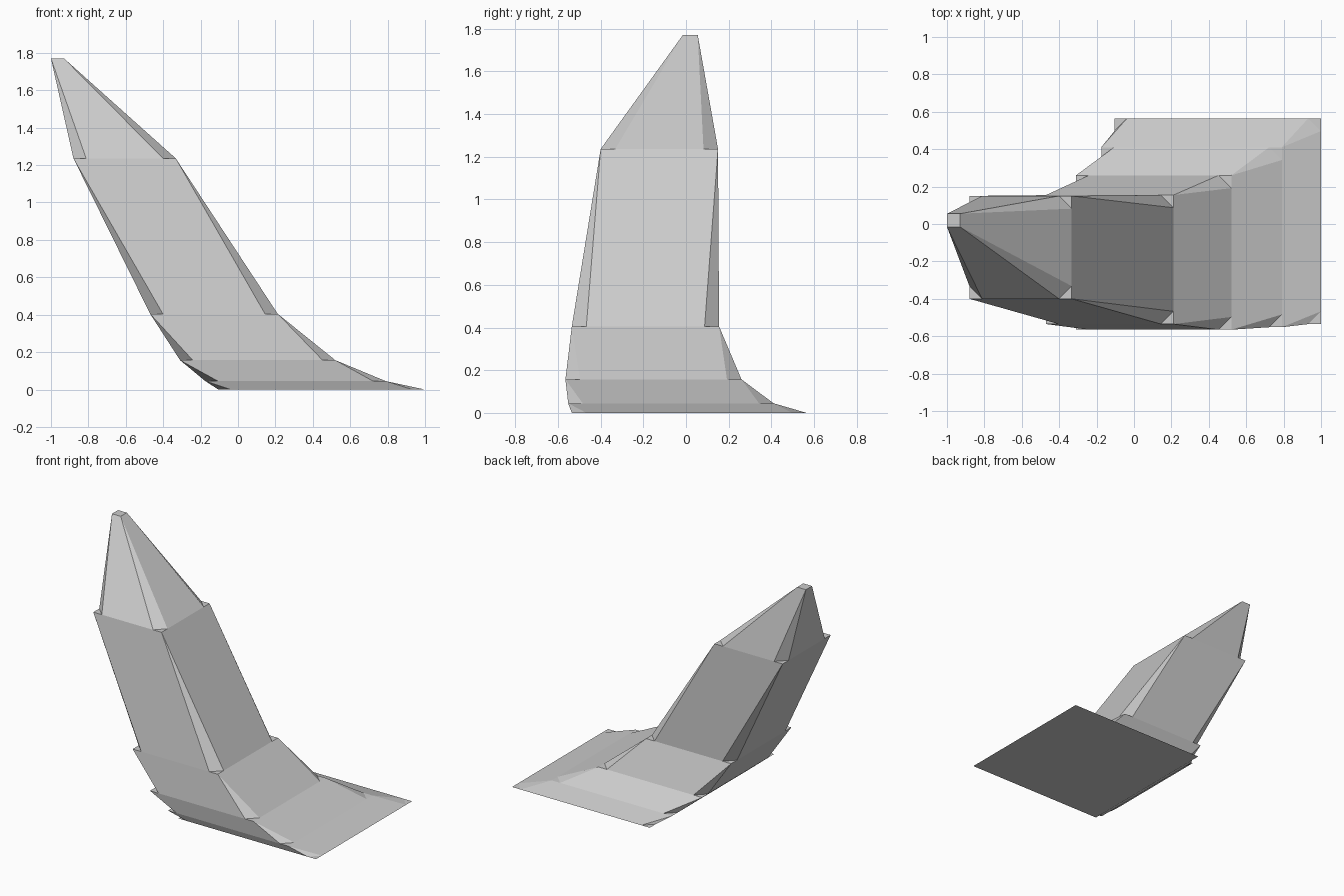
import bpy, bmesh
from mathutils import Vector

if "Cube" in bpy.data.objects:
    bpy.data.objects.remove(bpy.data.objects["Cube"])

# Horizontal sections of the leaning tower: z, x0, x1, y0, y1
LEVELS = [
    (0.0, -0.105, 1.0, -0.535, 0.565),
    (0.045, -0.175, 0.79, -0.552, 0.41),
    (0.157, -0.31, 0.52, -0.565, 0.26),
    (0.405, -0.47, 0.212, -0.535, 0.155),
    (1.236, -0.88, -0.333, -0.40, 0.15),
    (1.77, -1.0, -0.93, -0.015, 0.055),
]
CUT = 0.068  # corner cut at the foot of every tapered block

bm = bmesh.new()


def section(z, x0, x1, y0, y1, cut):
    """Counter-clockwise corners; each is (before, corner, after) when cut."""
    pts = [Vector(p) for p in ((x0, y0, z), (x1, y0, z), (x1, y1, z), (x0, y1, z))]
    result = []
    for i, p in enumerate(pts):
        if cut:
            a = p + (pts[i - 1] - p).normalized() * CUT
            b = p + (pts[(i + 1) % 4] - p).normalized() * CUT
            result.append([bm.verts.new(q) for q in (a, p, b)])
        else:
            result.append([bm.verts.new(p)])
    return result


rings = [section(*lv, i < len(LEVELS) - 1) for i, lv in enumerate(LEVELS)]

# Tapered blocks: cut corners at the foot, square corners at the top
for low, high in zip(rings, rings[1:]):
    for i in range(4):
        j = (i + 1) % 4
        a, corner, b = low[i]
        next_a = low[j][0]
        # side face, running through the next block's foot points
        if len(high[i]) == 3:
            top = [high[j][1], high[j][0], high[i][2], high[i][1]]
        else:
            top = [high[j][0], high[i][0]]
        bm.faces.new([b, next_a] + top)
        # triangular corner facet and the small ledge in front of it
        tip = high[i][1] if len(high[i]) == 3 else high[i][0]
        bm.faces.new((a, b, tip))
        bm.faces.new((a, corner, b))

# Flat tip and square underside
bm.faces.new([c[0] for c in rings[-1]])
bm.faces.new([v for c in rings[0] for v in c][::-1])

mesh = bpy.data.meshes.new("leaning_spike")
bm.to_mesh(mesh)
bm.free()
bpy.context.collection.objects.link(bpy.data.objects.new("leaning_spike", mesh))
